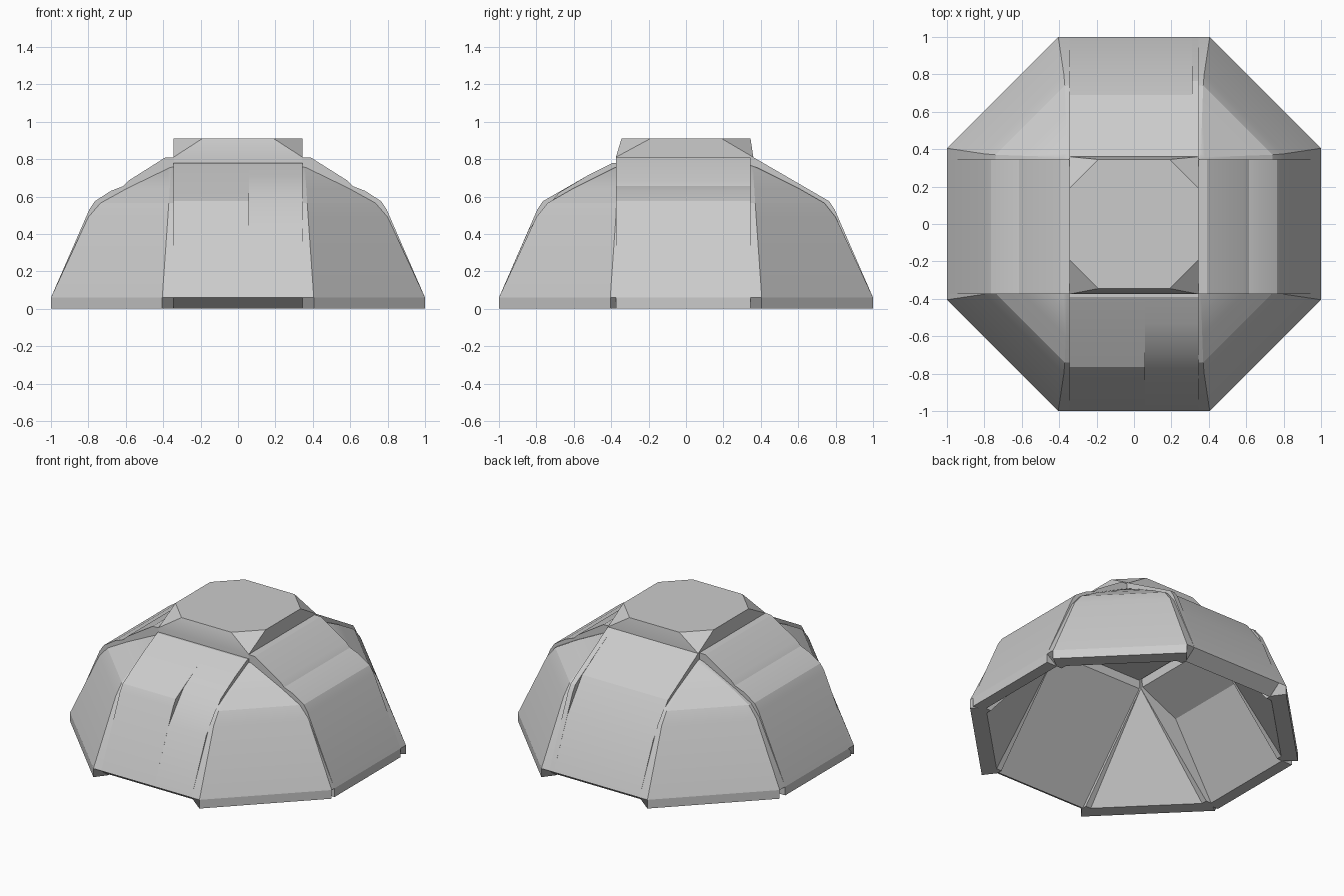
import bpy, bmesh
from math import pi
from mathutils import Matrix

if "Cube" in bpy.data.objects:
    bpy.data.objects.remove(bpy.data.objects["Cube"])


def loft(name, rows, turn=0.0):
    """Closed loop of point rows, skinned together and capped at both ends."""
    bm = bmesh.new()
    vs = [[bm.verts.new(p) for p in row] for row in rows]
    for i in range(len(vs)):
        a, b = vs[i], vs[(i + 1) % len(vs)]
        for k in range(len(a) - 1):
            bm.faces.new((a[k], a[k + 1], b[k + 1], b[k]))
    bm.faces.new([r[0] for r in vs])
    bm.faces.new([r[-1] for r in reversed(vs)])
    bmesh.ops.triangulate(bm, faces=[f for f in bm.faces if len(f.verts) > 4])
    bmesh.ops.rotate(bm, verts=bm.verts, matrix=Matrix.Rotation(turn, 3, 'Z'))
    return finish(name, bm)


def finish(name, bm):
    bmesh.ops.recalc_face_normals(bm, faces=bm.faces)
    me = bpy.data.meshes.new(name)
    bm.to_mesh(me)
    bm.free()
    ob = bpy.data.objects.new(name, me)
    bpy.context.collection.objects.link(ob)
    bpy.context.view_layer.objects.active = ob
    ob.select_set(True)
    bpy.ops.object.shade_smooth_by_angle(angle=.35)
    ob.select_set(False)
    return ob


def strip(name, profile, lo, hi, turn):
    """Radial profile (distance, height) extruded along y, then turned about z."""
    return loft(name, [[(r, lo, z), (r, hi, z)] for r, z in profile], turn)


# Front panel: the right part has its shoulder cut back to a flat chord
foot = [(.91, .0), (1, .06)]
crown = [(.53, .71), (.39, .78), (.36, .78), (.36, .62)]
full = [(.795, .53), (.765, .575)]
strip("front_panel_left", foot + full + crown, -.345, .06, -pi / 2)
strip("front_panel_right", foot + [(.84, .425), (.68, .62)] + crown, .06, .345, -pi / 2)

# Back panel: mostly chorded, with a narrow full strip at its right end
top = [(.36, .81), (.36, .62)]
strip("back_panel", foot + [(.85, .40), (.69, .615)] + top, -.31, .345, pi / 2)
strip("back_panel_edge", foot + full + top, -.345, -.31, pi / 2)

# Side panels with a raised upper slab and a kinked inner face
side = [(.92, 0), (1, 0), (1, .06), (.795, .53), (.765, .575), (.68, .63),
        (.615, .655), (.585, .685), (.39, .808), (.34, .81), (.36, .63), (.63, .50)]
strip("right_side_panel", side, -.375, .345, 0)
strip("left_side_panel", side, -.345, .375, pi)

# Four diagonal corner panels, narrowing to a point at the crown
section = [(1, .06, .405), (.80, .49, .375), (.74, .565, .37), (.6, .645, .365),
           (.38, .755, .358), (.347, .765, .346), (.347, .615, .346),
           (.88, 0, .385)]
for i in range(4):
    rows = [[(.345, r, z), (c, r, z), (r, c, z), (r, .345, z)] for r, z, c in section]
    # Base row: rim corners are undercut towards the neighbouring panels
    rows.append([(.345, .92, 0), (.405, 1, 0), (1, .405, 0), (.92, .345, 0)])
    loft(f"corner_panel_{i + 1}", rows, i * pi / 2)

# Roof cap: square block with its four top corners cut down to the base corners
bm = bmesh.new()
s, t, zt = .345, .19, .91
pts = [(x, y, zt) for x in (-t, t) for y in (-s, s)]
pts += [(x, y, zt) for x in (-s, s) for y in (-t, t)]
pts += [(x, y, z) for z in (.81, .68) for x in (-s, s) for y in (-.375, .36)]
for p in pts:
    bm.verts.new(p)
bmesh.ops.convex_hull(bm, input=bm.verts)
bmesh.ops.dissolve_limit(bm, angle_limit=.01, verts=bm.verts, edges=bm.edges)
finish("roof_cap", bm)
